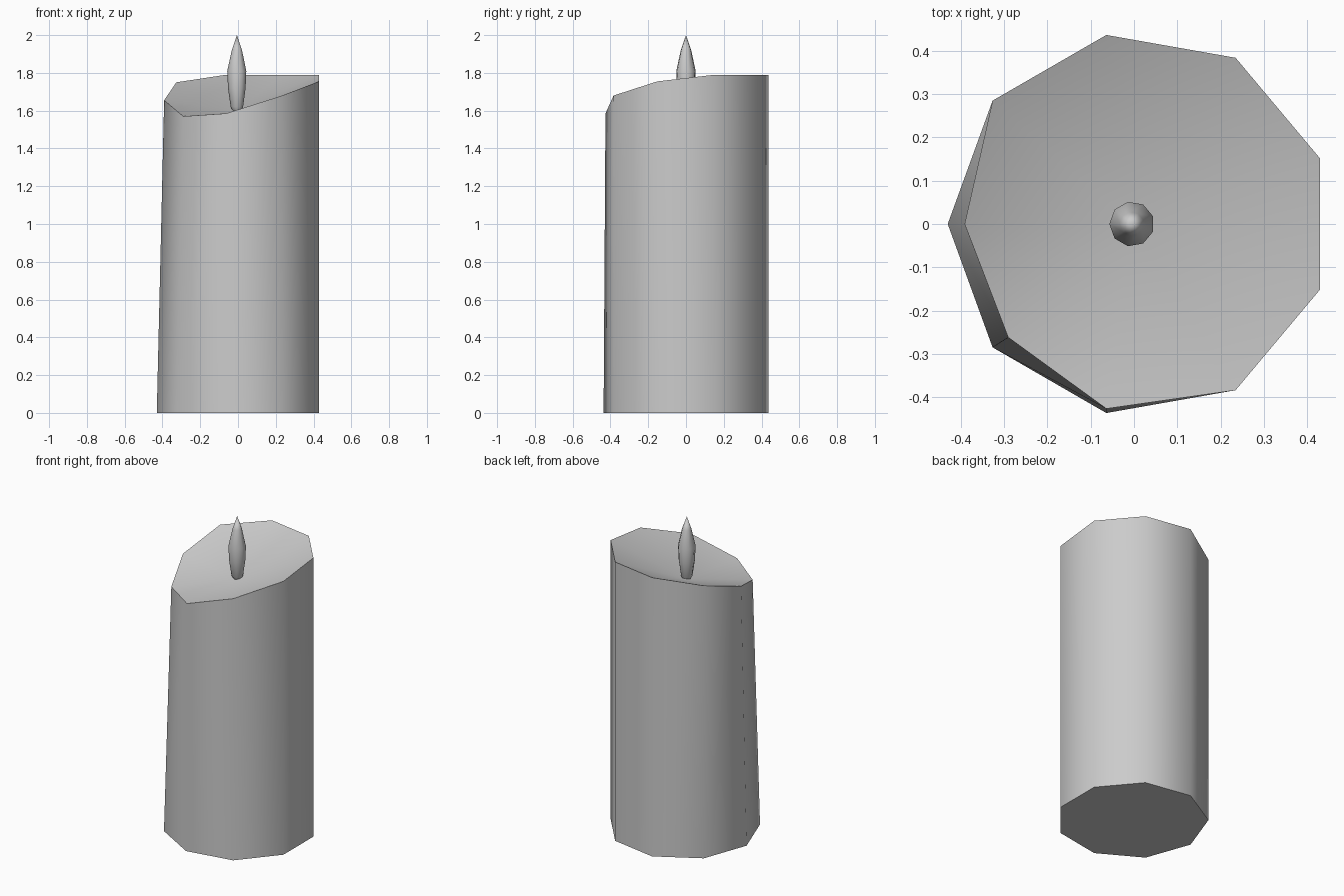
import bpy, bmesh
from math import cos, sin, pi, radians

cube = bpy.data.objects.get("Cube")
if cube:
    bpy.data.objects.remove(cube)

SIDES = 9

grey = bpy.data.materials.new("wax_grey")
grey.use_nodes = True
colour = (0.6, 0.6, 0.6, 1)
grey.diffuse_color = colour
grey.node_tree.nodes["Principled BSDF"].inputs["Base Color"].default_value = colour


def ring(bm, cx, radius, z):
    """Nine-sided ring whose first corner points to -x, then runs round by the front."""
    angles = [pi + 2 * pi * i / SIDES for i in range(SIDES)]
    return [bm.verts.new((cx + radius * cos(a), radius * sin(a), z)) for a in angles]


def bridge(bm, low, high):
    for i in range(SIDES):
        j = (i + 1) % SIDES
        bm.faces.new((low[i], low[j], high[j], high[i]))


def fan(bm, rim, tip):
    for i in range(SIDES):
        bm.faces.new((rim[i], rim[(i + 1) % SIDES], tip))


def finish(bm, name, angle):
    bmesh.ops.recalc_face_normals(bm, faces=bm.faces)
    mesh = bpy.data.meshes.new(name)
    bm.to_mesh(mesh)
    bm.free()
    mesh.materials.append(grey)
    obj = bpy.data.objects.new(name, mesh)
    bpy.context.collection.objects.link(obj)
    bpy.ops.object.select_all(action='DESELECT')
    obj.select_set(True)
    bpy.context.view_layer.objects.active = obj
    bpy.ops.object.shade_smooth_by_angle(angle=radians(angle))


# Candle body: upright sides, uneven melted rim, dished top
bm = bmesh.new()
base = ring(bm, 0.013, 0.443, 0)
rim = ring(bm, 0.013, 0.443, 0)
heights = (1.655, 1.57, 1.585, 1.68, 1.755, 1.79, 1.79, 1.79, 1.75)
for vert, z in zip(rim, heights):
    vert.co.z = z
# The lowest corners have slumped inwards
rim[0].co.x += 0.039
rim[1].co.x += 0.036
rim[1].co.y += 0.023
rim[2].co.y += 0.01
bridge(bm, base, rim)
fan(bm, rim, bm.verts.new((-0.005, 0, 1.6)))
bm.faces.new(base)
finish(bm, "candle_body", 50)

# Flame: slender teardrop
bm = bmesh.new()
profile = ((0.022, 1.6), (0.034, 1.62), (0.048, 1.72), (0.052, 1.81), (0.028, 1.92))
rings = [ring(bm, -0.005, r, z) for r, z in profile]
for low, high in zip(rings, rings[1:]):
    bridge(bm, low, high)
fan(bm, rings[-1], bm.verts.new((-0.006, 0, 2)))
bm.faces.new(rings[0])
finish(bm, "flame", 60)
